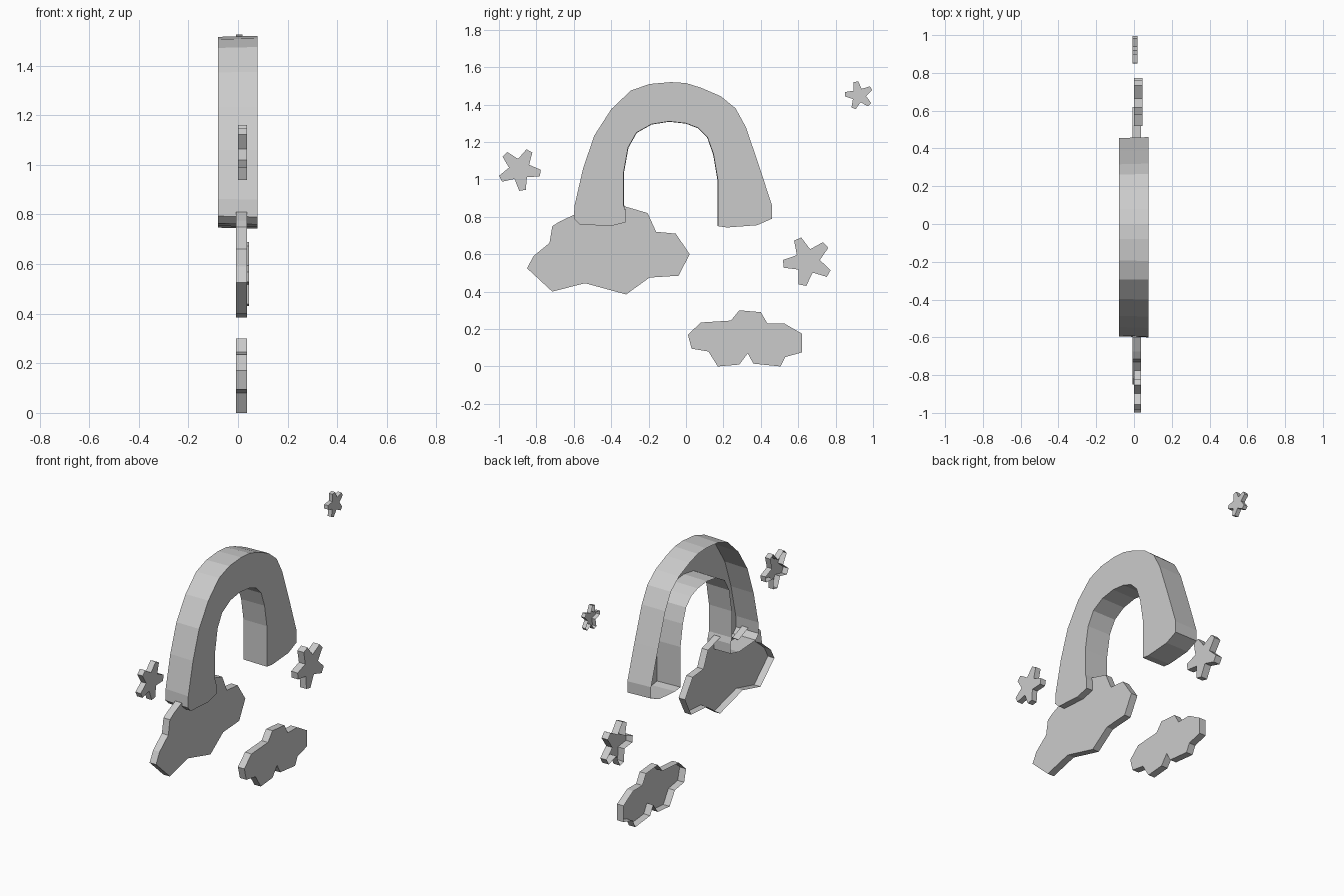
import bpy
import bmesh
from math import cos, sin, radians
from mathutils import Vector

default_cube = bpy.data.objects.get("Cube")
if default_cube:
    bpy.data.objects.remove(default_cube, do_unlink=True)


def make_material(name, color):
    material = bpy.data.materials.new(name)
    material.use_nodes = True
    material.diffuse_color = color
    shader = next(node for node in material.node_tree.nodes if node.type == "BSDF_PRINCIPLED")
    shader.inputs["Base Color"].default_value = color
    return material


grey = make_material("plain grey", (0.6, 0.6, 0.6, 1.0))


def make_shell(name, outline, open_x, cap_x, open_scale=1.0):
    """Clockwise (y, z) outline: capped toward +x, with a rim left open toward -x."""
    points = [Vector(point) for point in outline]
    middle = sum(points, Vector((0, 0))) / len(points)
    bm = bmesh.new()
    cap_ring = [bm.verts.new((cap_x, p.x, p.y)) for p in points]
    open_ring = []
    for p in points:
        q = middle + (p - middle) * open_scale
        open_ring.append(bm.verts.new((open_x, q.x, q.y)))
    bm.faces.new(list(reversed(cap_ring)))
    for i in range(len(points)):
        j = (i + 1) % len(points)
        bm.faces.new((cap_ring[i], cap_ring[j], open_ring[j], open_ring[i]))
    mesh = bpy.data.meshes.new(name)
    bm.to_mesh(mesh)
    bm.free()
    mesh.materials.append(grey)
    shell = bpy.data.objects.new(name, mesh)
    bpy.context.collection.objects.link(shell)
    return shell


def hundredths(outline):
    return [(y / 100, z / 100) for y, z in outline]


def star_outline(center, radius, turn):
    """Five blunt arms, each with two tip corners and a notch after it."""
    blunt = 9
    inner = radius * 0.5
    outline = []
    for arm in range(5):
        angle = turn - arm * 72
        for reach, offset in ((radius, blunt), (radius, -blunt), (inner, -36)):
            a = radians(angle + offset)
            outline.append((center[0] + reach * cos(a), center[1] + reach * sin(a)))
    return outline


# Arch: outer curve, right foot, inner curve, left foot
arch_outer = [(-60, 79), (-59.6, 86), (-55, 106), (-49, 123.5), (-40, 137.5),
              (-29.5, 147.5), (-19.5, 151), (-8, 152), (0, 151.5), (8, 149),
              (18.5, 144.5), (26.5, 138), (32, 128), (39, 107.5), (46, 86)]
right_foot = [(46, 79), (38, 75.5), (22, 74.3), (17, 75)]
arch_inner = [(17, 100), (14.7, 113.5), (11.5, 122.5), (6.5, 127.5), (0, 130),
              (-9, 131), (-18.5, 129.5), (-26.5, 125), (-31, 117), (-33.5, 103),
              (-33.5, 86.5)]
left_foot = [(-32.3, 83), (-32.3, 77), (-40.5, 75), (-57, 76)]
make_shell("arch", hundredths(arch_outer + right_foot + arch_inner + left_foot),
           -0.08, 0.078, open_scale=0.99)

# Clouds
large_cloud = [(-85, 52.5), (-81.5, 59), (-73, 66), (-71.5, 75), (-67.5, 77.5),
               (-60, 81), (-50, 77), (-41, 83), (-32.5, 85.5), (-20.5, 82),
               (-16, 72), (-5.5, 71), (2, 60), (-4, 48.5), (-19.5, 47.5),
               (-32, 38.5), (-54, 44.5), (-71.5, 40)]
make_shell("large_cloud", hundredths(large_cloud), -0.008, 0.036)

small_cloud = [(1, 17), (8, 23.5), (24, 24.5), (28.5, 30), (40, 29), (43.5, 23),
               (52.5, 23), (62, 17.5), (62, 7.5), (53, 5), (50.5, 0), (36, 1.5),
               (33, 7), (28.5, 1), (17, 0), (12, 8), (3, 9.5)]
make_shell("small_cloud", hundredths(small_cloud), -0.008, 0.036)

# Stars
make_shell("left_star", star_outline((-0.89, 1.053), 0.114, 62), 0.0, 0.036)
make_shell("right_star", star_outline((0.65, 0.562), 0.132, 42), 0.0, 0.044)
make_shell("upper_star", star_outline((0.925, 1.449), 0.076, 31), -0.008, 0.018)
